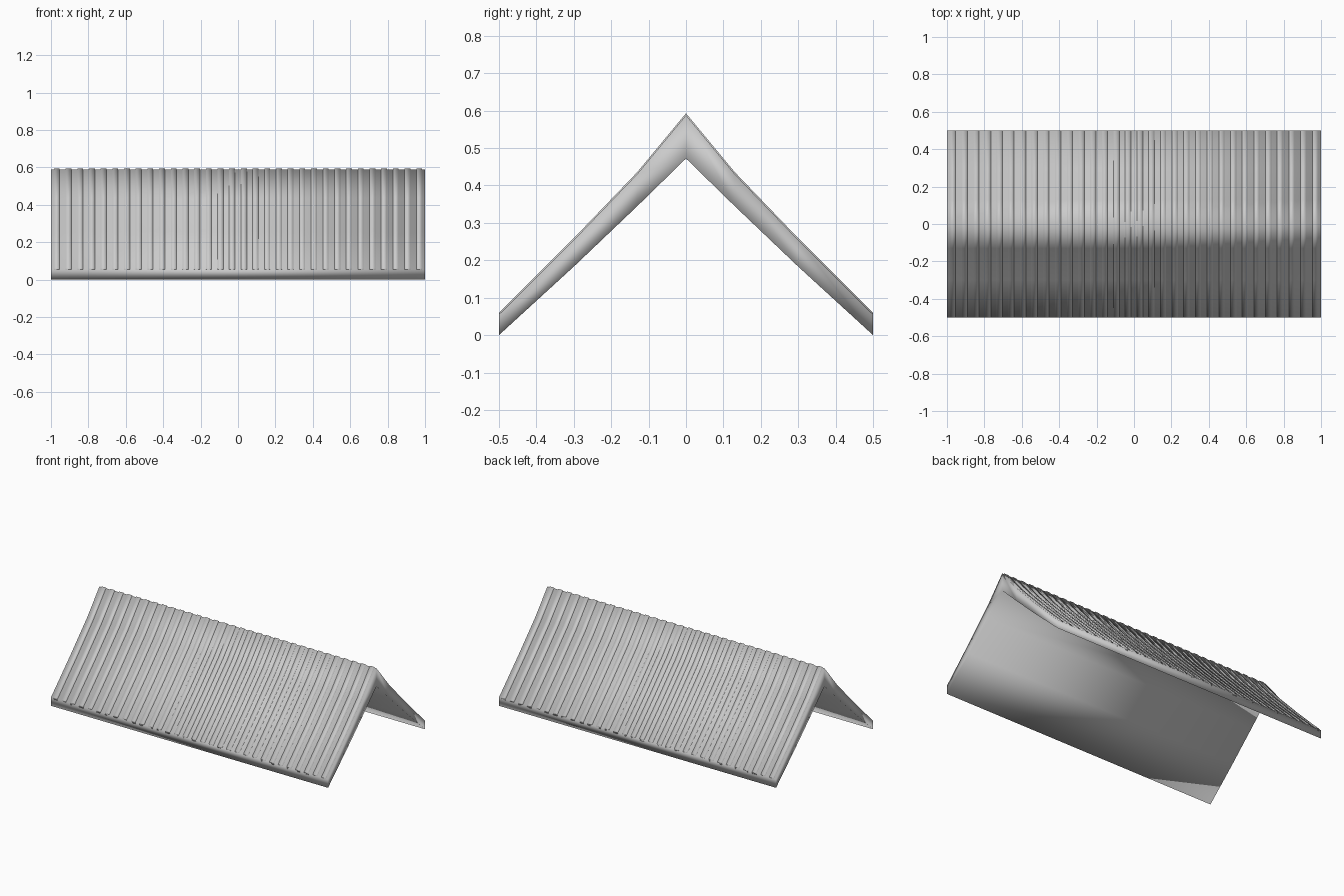
import bpy, bmesh

if "Cube" in bpy.data.objects:
    bpy.data.objects.remove(bpy.data.objects["Cube"])

# Half profiles (y, z) from ridge to eave
OUTER = [(0, 0.588), (0.13, 0.431), (0.3, 0.254), (0.5, 0.055)]
INNER = [(0, 0.472), (0.13, 0.345), (0.3, 0.183), (0.5, 0.0)]


def mirrored(half):
    return [(-y, z) for y, z in reversed(half[1:])] + half


def sweep(bm, outer, inner, x0, x1):
    """Solid band between two profile lines, extruded along x."""
    rows = [[bm.verts.new((x, y, z)) for y, z in line]
            for x, line in ((x0, outer), (x1, outer), (x1, inner), (x0, inner))]
    n = len(outer)
    for r in range(4):
        a, b = rows[r], rows[(r + 1) % 4]
        for i in range(n - 1):
            bm.faces.new((a[i], b[i], b[i + 1], a[i + 1]))
    for i in (0, n - 1):
        bm.faces.new([row[i] for row in rows])


def make(name, bands):
    bm = bmesh.new()
    for band in bands:
        sweep(bm, *band)
    bmesh.ops.recalc_face_normals(bm, faces=bm.faces)
    for f in bm.faces:
        f.smooth = True
    mesh = bpy.data.meshes.new(name)
    bm.to_mesh(mesh)
    bm.free()
    ob = bpy.data.objects.new(name, mesh)
    bpy.context.collection.objects.link(ob)
    return ob


# Folded roof sheet
outer, inner = mirrored(OUTER), mirrored(INNER)
make("roof_slab", [(outer, inner, -1, 1)])

# Shallow raised ribs running from eave to eave
rib_top = [(y, z + 0.005) for y, z in outer]
rib_base = [(y, z - 0.01) for y, z in outer]
pitch = 2 / 32
make("roof_ribs", [(rib_top, rib_base, -1 + pitch * (i + 0.25), -1 + pitch * (i + 0.75))
                   for i in range(32)])
